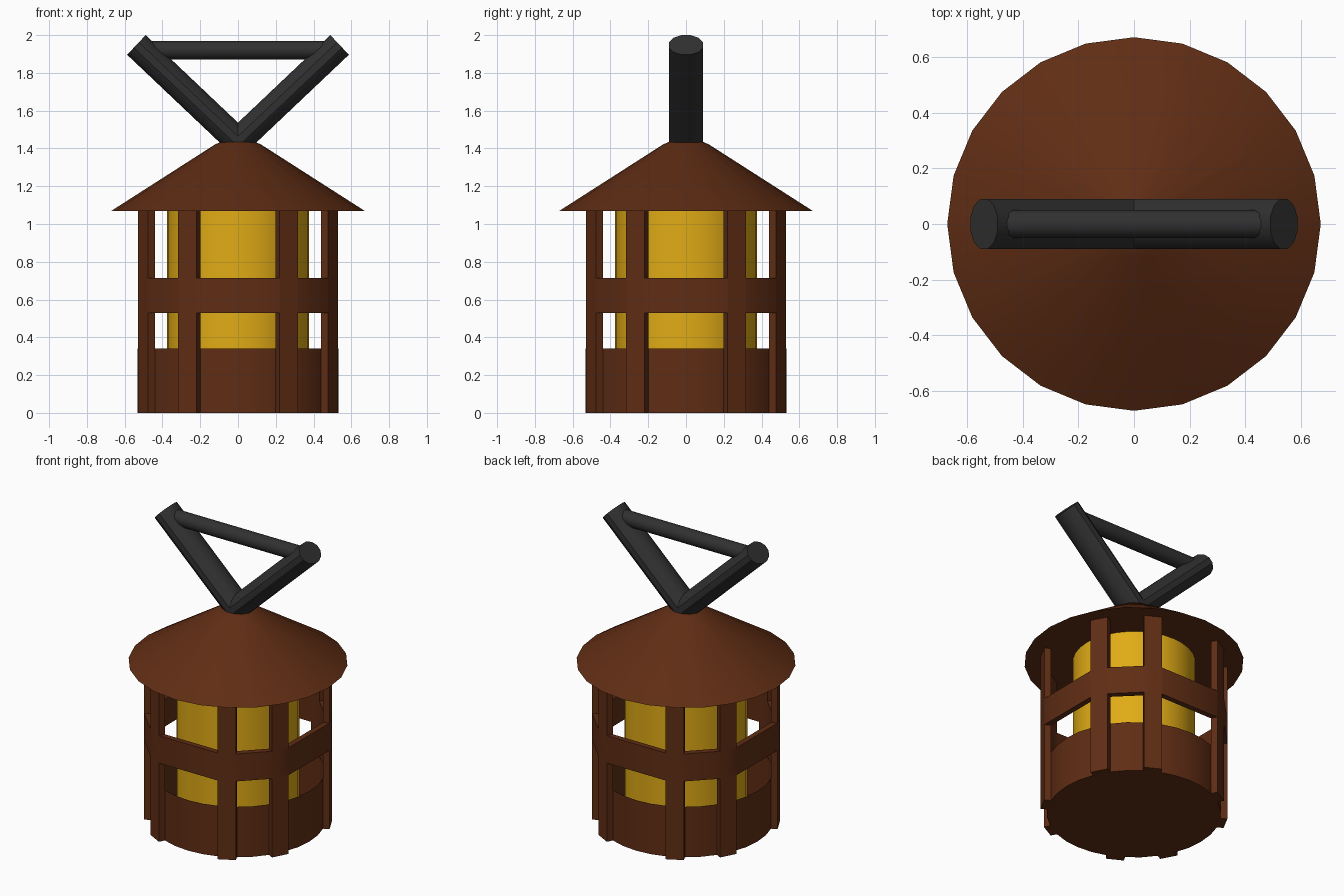
import bpy, bmesh, math
from mathutils import Vector

if "Cube" in bpy.data.objects:
    bpy.data.objects.remove(bpy.data.objects["Cube"])


def material(name, rgb):
    m = bpy.data.materials.new(name)
    m.diffuse_color = (*rgb, 1)
    m.use_nodes = True
    m.node_tree.nodes["Principled BSDF"].inputs["Base Color"].default_value = m.diffuse_color
    return m


BROWN = material("brown_metal", (0.115, 0.026, 0.007))
AMBER = material("amber_glass", (0.75, 0.41, 0.008))
DARK = material("dark_iron", (0.03, 0.03, 0.03))


def finish(name, bm, mat, smooth=True):
    bmesh.ops.recalc_face_normals(bm, faces=bm.faces)
    mesh = bpy.data.meshes.new(name)
    bm.to_mesh(mesh)
    bm.free()
    mesh.materials.append(mat)
    ob = bpy.data.objects.new(name, mesh)
    bpy.context.collection.objects.link(ob)
    if smooth:
        bpy.ops.object.select_all(action='DESELECT')
        bpy.context.view_layer.objects.active = ob
        ob.select_set(True)
        bpy.ops.object.shade_smooth_by_angle(angle=math.radians(35))
    return ob


def bridge(bm, loops, closed=False, caps=(True, True)):
    """Skin a list of equal-length rings of points."""
    rings = [[bm.verts.new(p) for p in loop] for loop in loops]
    pairs = list(zip(rings, rings[1:])) + ([(rings[-1], rings[0])] if closed else [])
    for a, b in pairs:
        for i in range(len(a)):
            j = (i + 1) % len(a)
            bm.faces.new((a[i], a[j], b[j], b[i]))
    if not closed:
        for cap, ring in zip(caps, (rings[0], rings[-1])):
            if cap:
                bm.faces.new(ring)


def circle(r, z, n):
    return [(r * math.cos(2 * math.pi * i / n), r * math.sin(2 * math.pi * i / n), z)
            for i in range(n)]


def lathe(name, profile, n, mat, caps=(True, True)):
    bm = bmesh.new()
    bridge(bm, [circle(r, z, n) for r, z in profile], caps=caps)
    return finish(name, bm, mat)


# Open-topped base cup, glass cylinder and cone roof
lathe("base_cup", [(0.532, 0), (0.532, 0.34)], 32, BROWN, (True, False))
lathe("glass", [(0.375, 0.01), (0.375, 1.07)], 32, AMBER)
lathe("roof", [(0.67, 1.07), (0.12, 1.422), (0.07, 1.443), (0.03, 1.45)], 24, BROWN)

# Posts follow eight facets of a 32-sided ring, in pairs about each diagonal
STEP, R_POST, DEPTH = math.radians(11.25), 0.573, 0.042
outer, inner = [], []
posts = bmesh.new()
for k in range(4):
    for first in (2, 5):
        a = k * math.pi / 2 + first * STEP
        mid = a + STEP / 2
        n = Vector((math.cos(mid), math.sin(mid)))
        o = [R_POST * Vector((math.cos(t), math.sin(t))) for t in (a, a + STEP)]
        i = [p - n * DEPTH for p in o]
        outer += o
        inner += i
        quad = (o[0], o[1], i[1], i[0])
        bridge(posts, [[(p.x, p.y, z) for p in quad] for z in (0, 1.07)])
finish("posts", posts, BROWN, smooth=False)

# Middle band runs straight from post to post
band = bmesh.new()
bridge(band, [[(p.x, p.y, z) for p in ring] for ring, z in
              ((outer, 0.53), (outer, 0.715), (inner, 0.715), (inner, 0.53))], closed=True)
finish("middle_band", band, BROWN)


def bar(name, start, end, ry, rn, n=12):
    """Rod in the xz plane with half-width ry along y and rn across."""
    start, end = Vector(start), Vector(end)
    across = (end - start).normalized().cross(Vector((0, 1, 0)))
    section = []
    for i in range(n):
        t = 2 * math.pi * (i + 0.5) / n
        section.append(Vector((0, ry * math.cos(t) / math.cos(math.pi / n), 0))
                       + across * rn * math.sin(t))
    bm = bmesh.new()
    bridge(bm, [[c + s for s in section] for c in (start, end)])
    return finish(name, bm, DARK)


# Triangular carrying handle
for side, label in ((-1, "left"), (1, "right")):
    bar("handle_arm_" + label, (0, 0, 1.438), (side * 0.538, 0, 1.948), 0.09, 0.074)
bar("handle_grip", (-0.5, 0, 1.92), (0.5, 0, 1.92), 0.05, 0.05)
